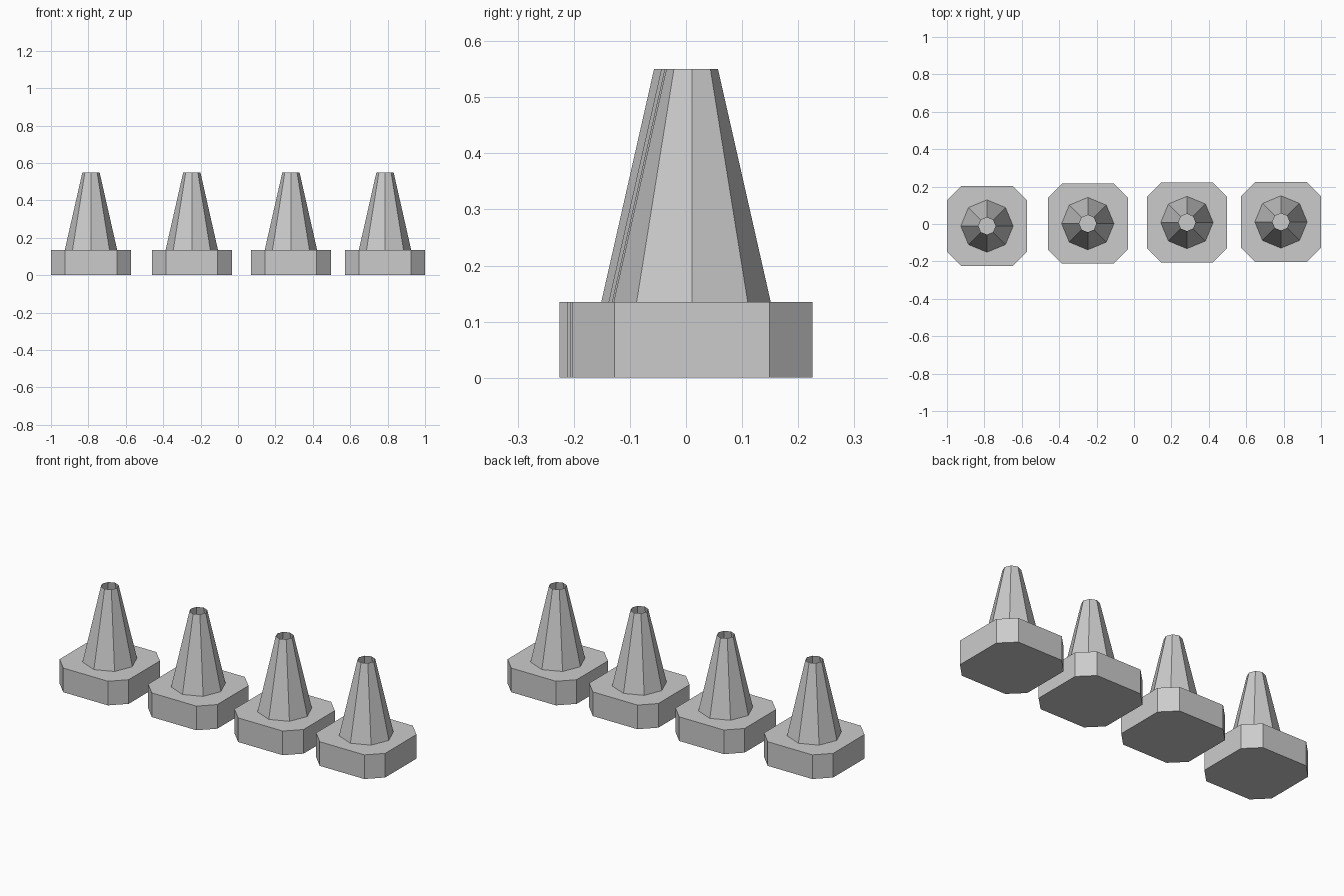
import bpy
import bmesh
from mathutils import Matrix

cube = bpy.data.objects.get("Cube")
if cube:
    bpy.data.objects.remove(cube, do_unlink=True)

BASE_HEIGHT = 0.135
TOTAL_HEIGHT = 0.55

# Single plain grey material
grey = bpy.data.materials.new("plain_grey")
grey.use_nodes = True
colour = (0.6, 0.6, 0.6, 1)
grey.diffuse_color = colour
grey.node_tree.nodes["Principled BSDF"].inputs["Base Color"].default_value = colour


def finish(bm, name, location):
    """Turn a bmesh into a grey, flat shaded object."""
    mesh = bpy.data.meshes.new(name)
    bm.to_mesh(mesh)
    bm.free()
    mesh.materials.append(grey)
    obj = bpy.data.objects.new(name, mesh)
    obj.location = location
    bpy.context.collection.objects.link(obj)
    return obj


def make_base(name, x, y):
    """Square slab with its four upright edges chamfered."""
    bm = bmesh.new()
    bmesh.ops.create_cube(bm, size=1, matrix=Matrix.Diagonal((0.428, 0.428, BASE_HEIGHT, 1)))
    upright = [e for e in bm.edges
               if abs(e.verts[0].co.z - e.verts[1].co.z) > BASE_HEIGHT / 2]
    bmesh.ops.bevel(bm, geom=upright, offset=0.076, segments=1, affect='EDGES')
    return finish(bm, name, (x, y, BASE_HEIGHT / 2))


def make_cone(name, x, y):
    """Eight-sided tapered shell, open at the top."""
    height = TOTAL_HEIGHT - BASE_HEIGHT
    bm = bmesh.new()
    bmesh.ops.create_cone(bm, cap_ends=False, segments=8,
                          radius1=0.14, radius2=0.046, depth=height)
    return finish(bm, name, (x, y, BASE_HEIGHT + height / 2))


# Row of four cones, slightly out of line
spots = [(-0.786, -0.011), (-0.247, 0.002), (0.283, 0.008), (0.786, 0.011)]
for number, (x, y) in enumerate(spots, 1):
    make_base(f"cone_base_{number}", x, y)
    make_cone(f"cone_body_{number}", x, y)
